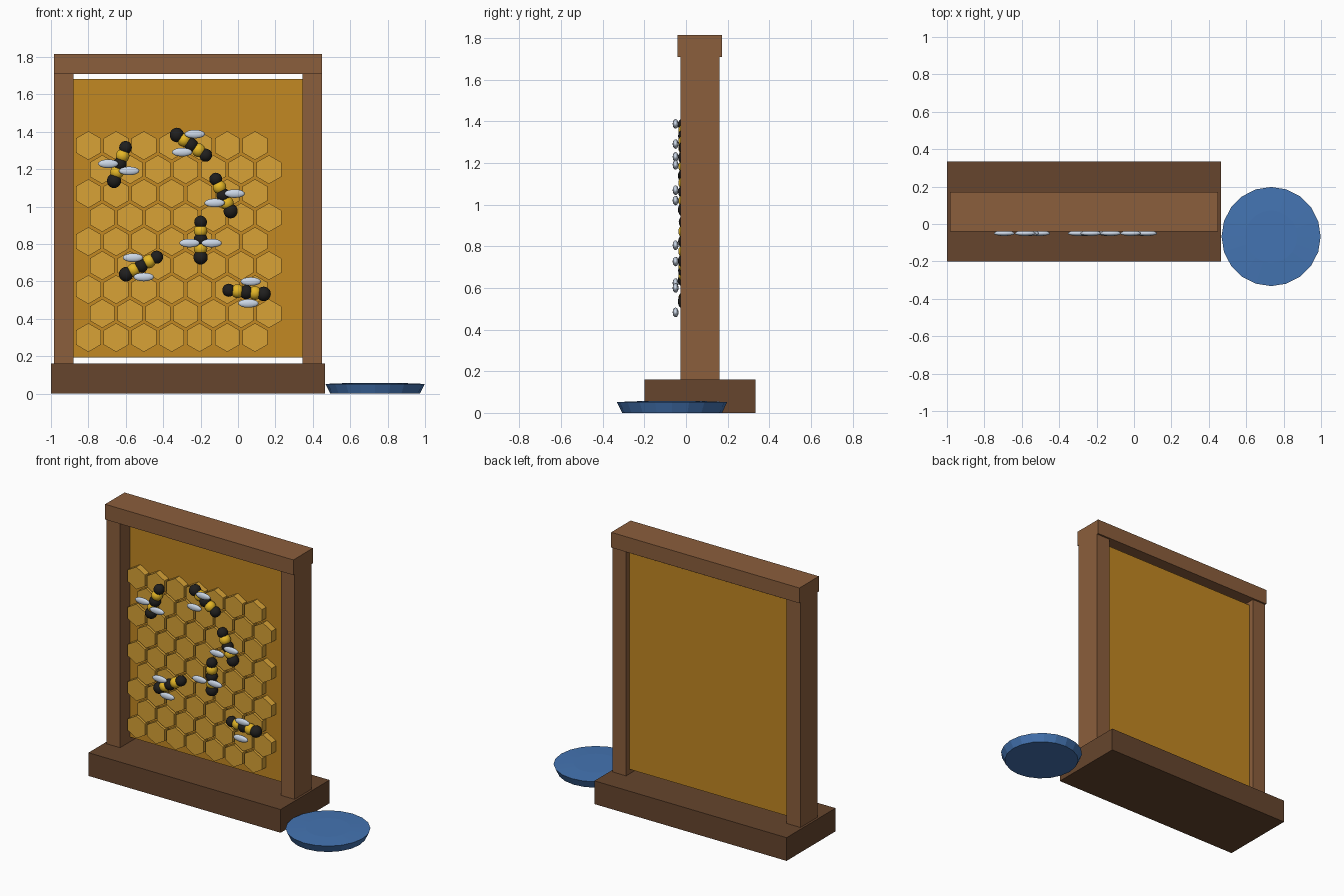
import bpy, bmesh, math
from mathutils import Matrix, Vector

old = bpy.data.objects.get("Cube")
if old:
    bpy.data.objects.remove(old, do_unlink=True)


def material(name, r, g, b):
    # sRGB bytes to linear colour
    lin = [((c / 255 + 0.055) / 1.055) ** 2.4 for c in (r, g, b)] + [1]
    m = bpy.data.materials.new(name)
    m.use_nodes = True
    m.diffuse_color = lin
    m.node_tree.nodes["Principled BSDF"].inputs["Base Color"].default_value = lin
    return m


frame_wood = material("frame wood", 139, 94, 60)
base_wood = material("dark base wood", 102, 69, 45)
wax = material("dark wax", 194, 136, 34)
honey = material("honey cell", 216, 162, 54)
blue = material("blue dish", 68, 116, 178)
black = material("bee black", 32, 31, 30)
yellow = material("bee yellow", 228, 182, 38)
wing_mat = material("pale wing", 208, 220, 236)


def finish(name, bm, *mats):
    mesh = bpy.data.meshes.new(name)
    bmesh.ops.recalc_face_normals(bm, faces=bm.faces)
    bm.to_mesh(mesh)
    bm.free()
    for m in mats:
        mesh.materials.append(m)
    ob = bpy.data.objects.new(name, mesh)
    bpy.context.collection.objects.link(ob)
    return ob


def box(name, x, y, z, mat):
    bm = bmesh.new()
    size = Vector((x[1] - x[0], y[1] - y[0], z[1] - z[0]))
    mid = Vector((sum(x), sum(y), sum(z))) / 2
    bmesh.ops.create_cube(bm, size=1, matrix=Matrix.LocRotScale(mid, None, size))
    return finish(name, bm, mat)


def ball(bm, centre, radii, index=0):
    before = set(bm.faces)
    bmesh.ops.create_uvsphere(bm, u_segments=14, v_segments=10, radius=1,
                              matrix=Matrix.LocRotScale(centre, None, Vector(radii)))
    for f in set(bm.faces) - before:
        f.material_index = index


# Frame and base
box("base", (-1, 0.465), (-0.2, 0.333), (0, 0.16), base_wood)
box("right_post", (-0.985, -0.88), (-0.027, 0.16), (0.16, 1.71), frame_wood)
box("left_post", (0.345, 0.45), (-0.027, 0.16), (0.16, 1.71), frame_wood)
box("top_beam", (-0.985, 0.45), (-0.04, 0.172), (1.71, 1.815), frame_wood)
box("wax_panel", (-0.88, 0.345), (0.08, 0.125), (0.193, 1.683), wax)

# Staggered rows of hexagonal cells
bm = bmesh.new()
for row in range(9):
    for col in range(7):
        x = -0.8 + 0.1485 * (col + row % 2 / 2)
        place = Matrix.Translation((x, 0.06, 0.3 + 0.1283 * row))
        turn = Matrix.Rotation(math.pi / 2, 4, 'X')
        cell = bmesh.ops.create_cone(bm, cap_ends=True, segments=6, radius1=0.077,
                                     radius2=0.077, depth=0.05)["verts"]
        # point one corner of the hexagon upward
        top = max(v.co.y for v in cell)
        if top < 0.075:
            bmesh.ops.rotate(bm, verts=cell, matrix=Matrix.Rotation(math.pi / 6, 3, 'Z'))
        bmesh.ops.transform(bm, verts=cell, matrix=place @ turn)
finish("honeycomb_cells", bm, honey)

# Bees: x, z and heading in degrees
BEES = [(-0.632, 1.227, -109), (-0.25, 1.329, 145), (-0.079, 1.061, -65),
        (-0.2, 0.823, -90), (-0.517, 0.684, -151), (0.044, 0.543, -6)]
RADII = (0.035, 0.037, 0.038, 0.037, 0.039)
for n, (x, z, heading) in enumerate(BEES, 1):
    a = math.radians(heading)
    ahead = Vector((math.cos(a), 0, math.sin(a)))
    side = Vector((-math.sin(a), 0, math.cos(a)))
    centre = Vector((x, 0, z))
    bm = bmesh.new()
    for i, r in enumerate(RADII):
        ball(bm, centre + ahead * 0.047 * (i - 2), (r, r, r), i % 2)
    body = finish(f"bee_body_{n}", bm, black, yellow)
    body.data.shade_smooth()
    bm = bmesh.new()
    for s in (-1, 1):
        ball(bm, centre + ahead * 0.018 + side * s * 0.059 + Vector((0, -0.05, 0)),
             (0.056, 0.014, 0.023))
    finish(f"bee_wings_{n}", bm, wing_mat).data.shade_smooth()

# Water dish: flared side with a slightly domed top
bm = bmesh.new()
SIDES = 20
profile = [(0.24, 0), (0.265, 0.052), (0.14, 0.057)]
rings = [[bm.verts.new((0.733 + r * math.cos(math.tau * i / SIDES),
                        -0.067 + r * math.sin(math.tau * i / SIDES), h))
          for i in range(SIDES)] for r, h in profile]
for lo, hi in zip(rings, rings[1:]):
    for i in range(SIDES):
        j = (i + 1) % SIDES
        bm.faces.new((lo[i], lo[j], hi[j], hi[i]))
bm.faces.new(rings[0])
bm.faces.new(rings[-1])
finish("water_dish", bm, blue)
